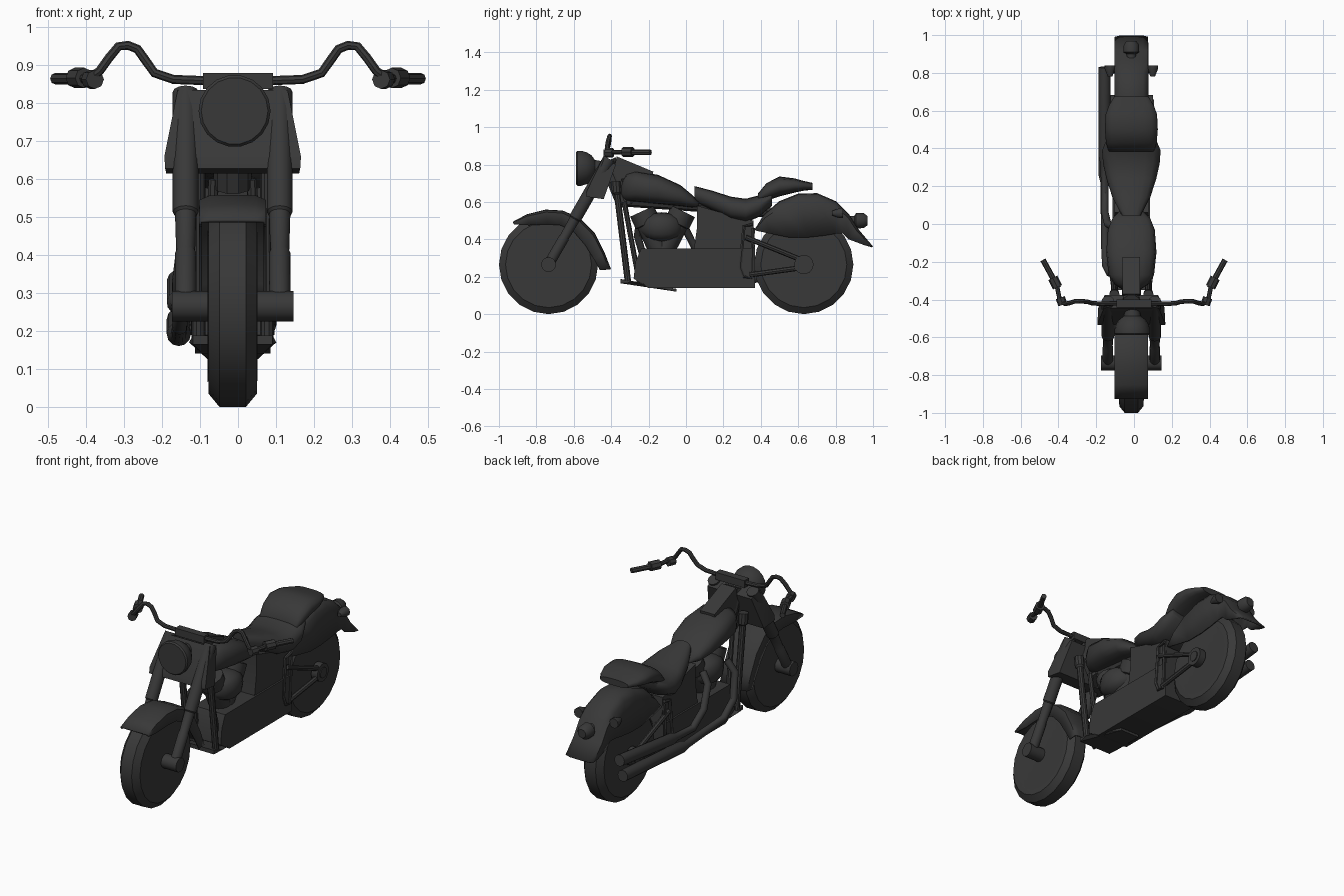
import bpy, bmesh
from math import cos, sin, pi
from mathutils import Vector

CX = -0.014  # body centreline
dark = bpy.data.materials.new("dark_grey")
dark.diffuse_color = (0.04, 0.04, 0.04, 1)


def finish(name, bm, angle=35, cx=CX):
    bmesh.ops.recalc_face_normals(bm, faces=bm.faces)
    me = bpy.data.meshes.new(name)
    bm.to_mesh(me)
    bm.free()
    ob = bpy.data.objects.new(name, me)
    ob.location.x = cx
    me.materials.append(dark)
    bpy.context.collection.objects.link(ob)
    bpy.ops.object.select_all(action='DESELECT')
    ob.select_set(True)
    bpy.context.view_layer.objects.active = ob
    bpy.ops.object.shade_smooth_by_angle(angle=angle * pi / 180)
    return ob


def skin(name, rings, closed=True, angle=35, cx=CX):
    """Bridge rings of points; closed rings get end caps."""
    bm = bmesh.new()
    vs = [[bm.verts.new(p) for p in r] for r in rings]
    n = len(vs[0])
    for a, b in zip(vs, vs[1:]):
        for i in range(n if closed else n - 1):
            j = (i + 1) % n
            bm.faces.new((a[i], a[j], b[j], b[i]))
    if closed:
        bm.faces.new(vs[0])
        bm.faces.new(vs[-1])
    return finish(name, bm, angle, cx)


def tube(name, pts, radii, n=10, cx=CX):
    """Round section swept along a path, one radius or one per point."""
    pts = [Vector(p) for p in pts]
    if not isinstance(radii, (list, tuple)):
        radii = [radii] * len(pts)
    rings, t0, q = [], None, None
    for i, p in enumerate(pts):
        t = (pts[min(i + 1, len(pts) - 1)] - pts[max(i - 1, 0)]).normalized()
        q = t.to_track_quat('Z', 'Y') if q is None else t0.rotation_difference(t) @ q
        t0 = t
        rings.append([p + q @ Vector((cos(2 * pi * k / n), sin(2 * pi * k / n), 0)) * radii[i]
                      for k in range(n)])
    return skin(name, rings, cx=cx)


def prism(name, prof, x0, x1):
    return skin(name, [[(x, y, z) for y, z in prof] for x in (x0, x1)])


def loft(name, stations, n=16, e=0.75):
    """Rounded body from (y, z_low, z_high, half_width) slices."""
    def pw(v):
        return abs(v) ** e * (1 if v > 0 else -1)
    return skin(name, [[(w * pw(cos(2 * pi * k / n)), y, (a + b) / 2 + (b - a) / 2 * pw(sin(2 * pi * k / n)))
                        for k in range(n)] for y, a, b, w in stations], angle=60)


def fender(name, outer, inner, w):
    rings = []
    for (yo, zo), (yi, zi) in zip(outer, inner):
        def at(x, f):
            return (x, yo + (yi - yo) * f, zo + (zi - zo) * f)
        rings.append([at(-w, 1), at(-w, .16), at(-.7 * w, .02), at(0, 0), at(.7 * w, .02), at(w, .16), at(w, 1)])
    ob = skin(name, rings, closed=False, angle=50)
    m = ob.modifiers.new("thickness", 'SOLIDIFY')
    m.thickness, m.offset = 0.008, 0


def hull(name, pts):
    bm = bmesh.new()
    for w, y, z in pts:
        for s in (-1, 1):
            bm.verts.new((s * w, y, z))
    bmesh.ops.convex_hull(bm, input=bm.verts)
    return finish(name, bm, 25)


# wheels: solid discs with chamfered tread
for name, y in (("front_wheel", -0.735), ("rear_wheel", 0.63)):
    tube(name, [(x, y, 0.265) for x in (-.055, -.066, -.066001, -.035, .035, .066, .066001, .055)][:2]
         + [(x, y, 0.265) for x in (-.064, -.035, .035, .064, .066, .055)],
         [.17, .2, .23, .265, .265, .23, .2, .17], 20)
    tube(name + "_axle", [(-.16 if y < 0 else -.12, y, .265), (.16 if y < 0 else .12, y, .265)],
         .04 if y < 0 else .03, 12)

# fenders
fender("front_fender",
       [(-.925, .49), (-.85, .53), (-.75, .555), (-.66, .55), (-.57, .51), (-.49, .43), (-.44, .33), (-.405, .24)],
       [(-.92, .48), (-.84, .475), (-.74, .48), (-.67, .475), (-.60, .44), (-.54, .37), (-.49, .29), (-.46, .235)], .085)
fender("rear_fender",
       [(.37, .45), (.42, .53), (.50, .60), (.60, .64), (.70, .643), (.80, .60), (.87, .53), (.92, .45), (.996, .36)],
       [(.38, .445), (.45, .43), (.55, .41), (.65, .41), (.74, .42), (.80, .43), (.84, .43), (.87, .40), (.95, .37)], .086)

# front fork, frame tubes and swingarm, mirrored
for s, side in ((-1, "left"), (1, "right")):
    a, b = Vector((s * .124, -.735, .265)), Vector((s * .124, -.41, .83))
    tube(side + "_fork", [a.lerp(b, f) for f in (0, .25, .26, .43, .44, 1)],
         [.028, .028, .025, .028, .034, .034], 12)
    tube(side + "_down_tube", [(s * .09, -.375, .71), (s * .09, -.37, .65), (s * .09, -.368, .64), (s * .09, -.31, .17)],
         [.027, .027, .018, .018])
    tube(side + "_inner_tube", [(s * .05, -.33, .6), (s * .07, -.25, .17)], .014, 8)
    tube(side + "_swing_arm_upper", [(s * .1, .32, .41), (s * .1, .63, .285)], .014, 8)
    tube(side + "_swing_arm_lower", [(s * .1, .34, .21), (s * .1, .63, .25)], .014, 8)
    tube(side + "_swing_arm_hub", [(s * .075, .63, .265), (s * .115, .63, .265)], .052, 14)
    tube(side + "_frame_loop", [(s * .1, .36, .48), (s * .1, .31, .47), (s * .1, .29, .25),
                                (s * .1, .31, .2), (s * .1, .35, .19), (s * .1, .36, .46)], .01, 6)
    # rear turn signals
    tube(side + "_signal_stalk", [(s * .07, .81, .54), (s * .12, .81, .54)], .012, 8)
    tube(side + "_signal", [(s * .113, .78, .54), (s * .113, .82, .54), (s * .113, .84, .54)], [.012, .028, .028], 10)

# steering head, fork cover and headlight
tube("steering_head", [(0, -.42, .82), (0, -.32, .58)], .05, 10)
hull("fork_cover", [(.145, -.445, .835), (.14, -.375, .80), (.18, -.53, .66), (.178, -.535, .628), (.175, -.44, .615)])
tube("headlight", [(.005, y, .78) for y in (-.588, -.58, -.56, -.53, -.505, -.487, -.43)],
     [.088, .095, .095, .086, .07, .045, .035], 18)

# handlebar with clamp, grips and lever housings (centred on x = 0)
half = [(.09, -.42, .86), (.17, -.422, .863), (.22, -.42, .88), (.245, -.412, .915), (.265, -.41, .943),
        (.29, -.408, .953), (.315, -.41, .95), (.34, -.418, .92), (.365, -.423, .885), (.39, -.415, .868), (.41, -.32, .865)]
tube("handlebar", [(-x, y, z) for x, y, z in reversed(half)] + half, .012, 8, 0)
for s, side in ((-1, "left"), (1, "right")):
    tube(side + "_grip", [(s * .40, -.34, .865), (s * .482, -.19, .865)], .015, 8, 0)
    tube(side + "_switch_housing", [(s * .405, -.335, .867), (s * .43, -.285, .867)], .027, 8, 0)
    tube(side + "_bar_knob", [(s * .377, -.428, .863), (s * .39, -.39, .863)], .025, 8, 0)
hull("handlebar_clamp", [(.092, y, z) for y in (-.442, -.40) for z in (.838, .88)]).location.x = 0

# tank, console and seats
loft("fuel_tank", [(-.345, .62, .70, .05), (-.32, .603, .75, .09), (-.27, .60, .765, .12), (-.15, .588, .745, .133),
                   (-.03, .577, .69, .124), (.03, .57, .64, .10), (.07, .572, .60, .06)])
prism("tank_console", [(-.37, .843), (-.175, .762), (-.18, .725), (-.40, .72)], -.046, .046)
loft("rider_seat", [(.045, .60, .685, .05), (.14, .555, .66, .10), (.24, .505, .628, .132), (.32, .49, .617, .15),
                    (.39, .52, .635, .155), (.46, .58, .66, .125)])
loft("passenger_seat", [(.385, .59, .645, .12), (.43, .605, .70, .134), (.50, .63, .736, .14), (.58, .65, .726, .136),
                        (.63, .66, .712, .118), (.675, .665, .702, .09)])

# engine, covers, belly plate
prism("engine_block", [(-.24, .35), (.37, .35), (.37, .14), (-.2, .14), (-.28, .19), (-.27, .28)], -.1, .1)
prism("side_cover", [(.04, .33), (.06, .47), (.06, .58), (.2, .54), (.36, .50), (.37, .33)], -.09, .09)
hull("belly_plate", [(.105, -.35, .188), (.105, -.35, .165), (.06, -.05, .135), (.06, -.05, .12), (.115, -.28, .17)])
for name, y in (("front_cylinder", -.235), ("rear_cylinder", -.015)):
    a, b = Vector((0, -.13, .32)), Vector((0, y, .55))
    tube(name, [a.lerp(b, f) for f in (0, .3, .7, .72, 1)], [.055, .06, .06, .07, .07], 12)
loft("air_cleaner", [(-.13 + .115 * c, .465 - .08 * h, .465 + .08 * h, .11 * h) for c, h in
                     ((-1, .15), (-.92, .45), (-.7, .75), (-.35, .95), (0, 1), (.35, .95), (.7, .75), (.92, .45), (1, .15))])
tube("frame_backbone", [(0, -.33, .61), (0, .1, .58), (0, .45, .55)], .035, 8)

# exhausts on the left side
tube("upper_exhaust", [(-.08, -.02, .5), (-.125, .0, .45), (-.14, .06, .33), (-.14, .16, .26), (-.142, .32, .27),
                       (-.142, .36, .275), (-.142, .83, .33)], [.02, .02, .02, .02, .022, .032, .032], 12)
tube("lower_exhaust", [(-.07, -.25, .48), (-.115, -.26, .42), (-.135, -.22, .28), (-.14, -.12, .21), (-.142, .22, .19),
                       (-.142, .26, .192), (-.142, .80, .23)], [.02, .02, .02, .02, .022, .032, .032], 12)

# tail light
tube("tail_light", [(0, y, .5) for y in (.85, .90, .91, .95, .97)], [.025, .025, .042, .04, .025], 12)
